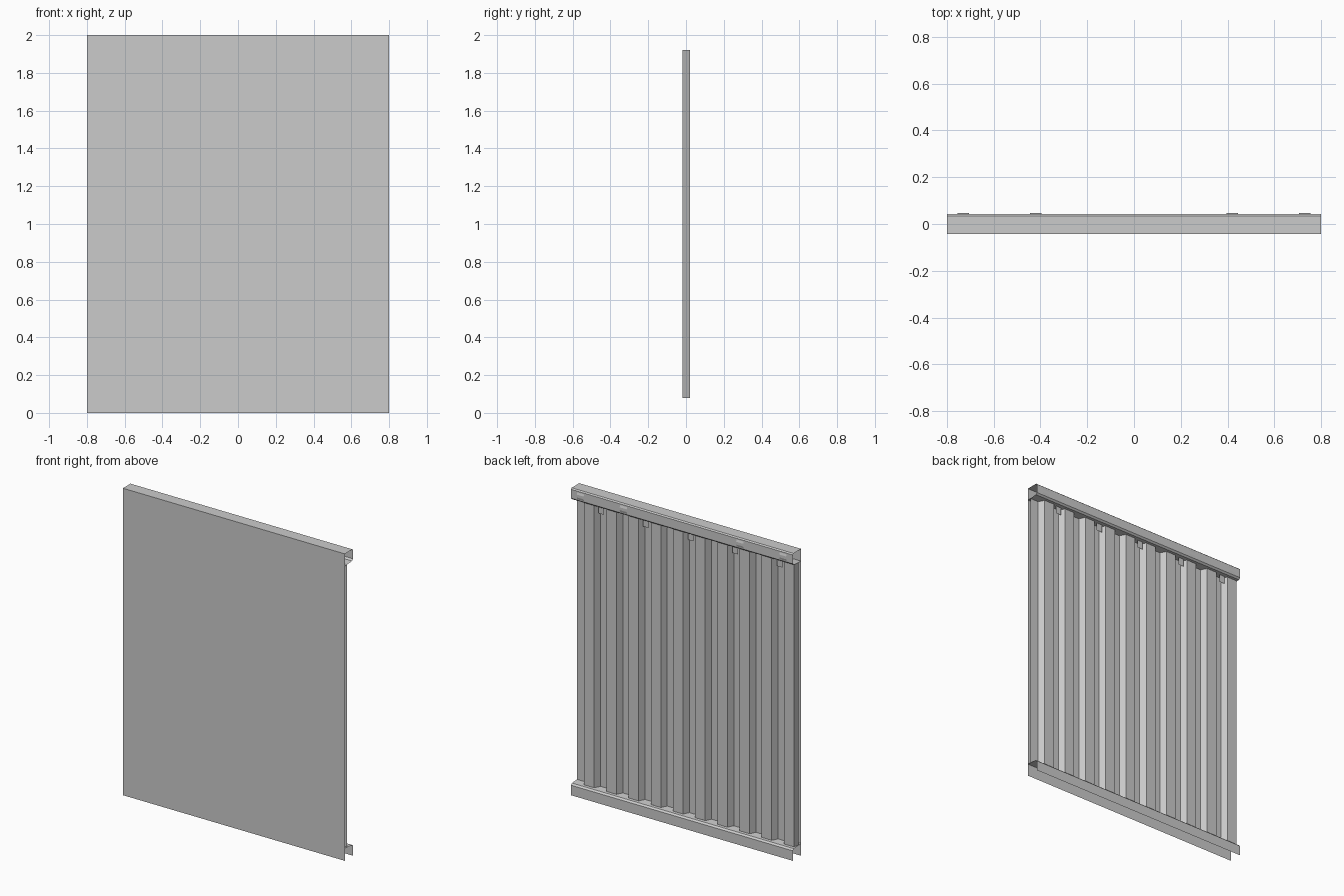
import bpy

if "Cube" in bpy.data.objects:
    bpy.data.objects.remove(bpy.data.objects["Cube"])

HALF = 0.8          # half width of the panel
F, B = -0.043, 0.043  # front and back planes


def mesh(name, verts, faces):
    me = bpy.data.meshes.new(name)
    me.from_pydata(verts, [], faces)
    ob = bpy.data.objects.new(name, me)
    bpy.context.collection.objects.link(ob)
    return ob


def strip(name, a, b):
    """Thin sheet spanned between two matching polylines."""
    n = len(a)
    return mesh(name, a + b, [(i, n + i, n + i + 1, i + 1) for i in range(n - 1)])


def along_x(name, profile, x0=-HALF, x1=HALF):
    """Thin sheet: (y, z) profile swept along x."""
    return strip(name, [(x0, y, z) for y, z in profile],
                 [(x1, y, z) for y, z in profile])


# Front skin folded over the top into the back flange and inner web
along_x("front_skin_and_top_rail",
        [(F, 0), (F, 2), (0.035, 2), (B, 1.993), (B, 1.935),
         (0.032, 1.925), (F, 1.92)])

# Bottom channel, open underneath
along_x("bottom_channel",
        [(B, 0), (B, 0.065), (0.032, 0.075), (F, 0.08)])

# Trapezoidal corrugated core
core = [(HALF, -0.018)]
for k in range(10):
    c = 0.684 - 0.16 * k
    core += [(c + 0.056, -0.018), (c + 0.036, 0.02),
             (c - 0.036, 0.02), (max(c - 0.056, -HALF), -0.018)]
strip("corrugated_core", [(x, y, 0.08) for x, y in core],
      [(x, y, 1.92) for x, y in core])

# Tabs hanging in every second valley
for k in range(5):
    x = 0.604 - 0.322 * k
    along_x(f"hanging_tab_{k + 1}", [(0.01, 1.922), (0.01, 1.872)],
            x - 0.02, x + 0.02)

# Lap strips and raised clips on the back of the top rail
for side, s in (("left", -1), ("right", 1)):
    x0, x1 = sorted((s * 0.35, s * 0.78))
    along_x(f"lap_strip_{side}", [(B + 0.001, 1.968), (B + 0.001, 1.958)], x0, x1)
    for i, c in enumerate((0.42, 0.73)):
        along_x(f"clip_{side}_{i + 1}",
                [(B, 1.985), (B + 0.004, 1.972), (B + 0.004, 1.954), (B, 1.941)],
                s * c - 0.025, s * c + 0.025)
